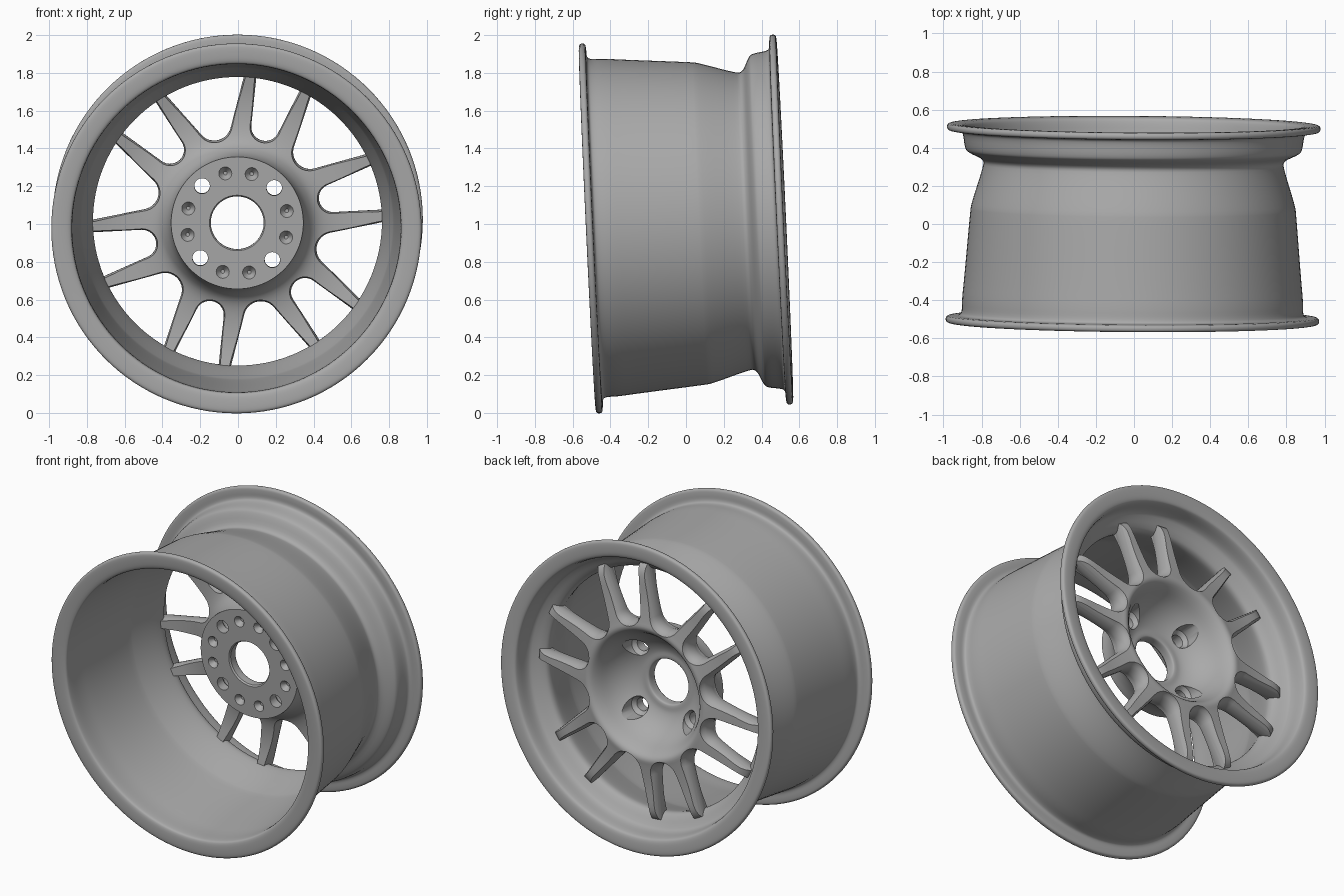
import bpy, bmesh
from math import sin, cos, radians, pi
from mathutils import Matrix, Vector

cube = bpy.data.objects.get("Cube")
if cube:
    bpy.data.objects.remove(cube, do_unlink=True)

metal = bpy.data.materials.new("satin grey metal")
metal.use_nodes = True
grey = (0.4, 0.4, 0.4, 1)
metal.diffuse_color = grey
metal.node_tree.nodes["Principled BSDF"].inputs["Base Color"].default_value = grey

# Wheel axis runs along local y; the whole wheel leans back slightly
lean = (Matrix.Translation((-0.005, 0, 1)) @ Matrix.Rotation(radians(-0.4), 4, "Z")
        @ Matrix.Rotation(radians(2.66), 4, "X"))


def soften(points, rounds=2):
    """Corner-cut a closed profile; doubled points stay sharp."""
    for _ in range(rounds):
        cut = []
        for i, p in enumerate(points):
            a, b = Vector(p), Vector(points[(i + 1) % len(points)])
            cut += [a.lerp(b, 0.25), a.lerp(b, 0.75)]
        points = cut
    clean = []
    for p in points:
        if not clean or (p - clean[-1]).length > 0.0008:
            clean.append(p)
    return clean


def lathe(bm, profile, steps, x=0, z=0):
    """Revolve a closed (radius, depth) profile about an axis parallel to y."""
    rings = []
    for i in range(steps):
        t = 2 * pi * i / steps
        rings.append([bm.verts.new((x + r * cos(t), y, z + r * sin(t)))
                      for r, y in profile])
    bridge(bm, rings, True)


def bridge(bm, rings, closed):
    n = len(rings[0])
    for i in range(len(rings) if closed else len(rings) - 1):
        a, b = rings[i], rings[(i + 1) % len(rings)]
        for j in range(n):
            k = (j + 1) % n
            bm.faces.new((a[j], a[k], b[k], b[j]))


def finish(name, bm):
    bmesh.ops.remove_doubles(bm, verts=bm.verts, dist=0.00002)
    bmesh.ops.dissolve_degenerate(bm, edges=bm.edges, dist=0.00001)
    bmesh.ops.recalc_face_normals(bm, faces=bm.faces)
    mesh = bpy.data.meshes.new(name)
    bm.to_mesh(mesh)
    bm.free()
    mesh.materials.append(metal)
    ob = bpy.data.objects.new(name, mesh)
    bpy.context.collection.objects.link(ob)
    ob.matrix_world = lean
    return ob


def subtract(target, cutter):
    cutter.hide_render = True
    mod = target.modifiers.new("cut", "BOOLEAN")
    mod.operation, mod.solver, mod.object = "DIFFERENCE", "EXACT", cutter
    bpy.context.view_layer.objects.active = target
    bpy.ops.object.modifier_apply(modifier=mod.name)
    bpy.data.objects.remove(cutter, do_unlink=True)


def smooth(ob):
    bpy.ops.object.select_all(action="DESELECT")
    ob.select_set(True)
    bpy.context.view_layer.objects.active = ob
    bpy.ops.object.shade_smooth_by_angle(angle=radians(32))


# Rim barrel: outer wall front to back, then inner wall back to front
barrel_profile = [
    (.88, -.52), (.95, -.525), (.98, -.52), (.98, -.49), (.95, -.485), (.91, -.485),
    (.895, -.47), (.895, -.4), (.885, -.3), (.855, .06), (.85, .1), (.79, .29),
    (.785, .335), (.865, .37), (.885, .39), (.895, .47), (.91, .485), (.95, .485),
    (.98, .49), (.98, .52), (.95, .525), (.885, .52), (.87, .5), (.86, .41),
    (.83, .385), (.79, .36), (.765, .335), (.765, .29), (.82, .1), (.83, .06),
    (.86, -.3), (.87, -.4), (.87, -.5)]
bm = bmesh.new()
lathe(bm, soften(barrel_profile), 128)
smooth(finish("rim_barrel", bm))

# Hub and spoke dish: front pad, flared neck, spoke back, tips, ridge, bowl
pad, bore, lip = (.35, .12), (.14, .13), (.147, .12)
dish_profile = [
    lip, lip, pad, pad, (.355, .18), (.375, .24), (.42, .295), (.52, .32), (.65, .32),
    (.775, .295), (.775, .295), (.775, .33), (.81, .365), (.79, .39), (.74, .41),
    (.6, .41), (.46, .425), (.41, .435), (.375, .4), (.33, .3), (.27, .23),
    (.2, .19), (.15, .19), (.14, .18), bore, bore]
bm = bmesh.new()
lathe(bm, soften(dish_profile), 128)
dish = finish("hub_and_spokes", bm)


# Slots between spokes, flared towards both faces to round the spoke edges
def slot(bm, angle, centre, radius, slope):
    d = Vector((cos(angle), 0, sin(angle)))
    side = Vector((-sin(angle), 0, cos(angle)))
    flare = [(.2, .015), (.315, .007), (.33, .002), (.345, 0), (.365, 0),
             (.385, .004), (.4, .01), (.412, .017), (.43, .024), (.5, .026)]
    rings = []
    for depth, grow in flare:
        r, end, steps = radius + grow, .84, 14
        uv = []
        for i in range(steps + 1):
            t = pi / 2 + slope + (pi - 2 * slope) * i / steps
            uv.append((centre + r * cos(t), r * sin(t)))
        u, v = uv[0]
        v += (end - u) * sin(slope) / cos(slope)
        uv = [(end, v)] + uv + [(end, -v)]
        rings.append([bm.verts.new(d * a + side * b + Vector((0, depth, 0)))
                      for a, b in uv])
    bridge(bm, rings, False)
    bm.faces.new(rings[0])
    bm.faces.new(rings[-1])


bm = bmesh.new()
for k in range(6):
    base = radians(13.5 + 60 * k)
    slot(bm, base, .52, .075, radians(10.5))
    slot(bm, base + radians(30), .53, .09, radians(28))
subtract(dish, finish("slot_cutter", bm))

# Bolt circle: four through holes with seats, eight conical dimples
bolt = [(0, .05), (.041, .05), (.041, .18), (.062, .205), (.066, .5), (0, .5)]
dimple = [(0, .1), (.045, .1), (.034, .121), (.01, .15), (0, .15)]
bm = bmesh.new()
for k in range(12):
    t = radians(13.5 + 30 * k)
    shape = bolt if k % 3 == 1 else dimple
    lathe(bm, shape, 32, .27 * cos(t), .27 * sin(t))
subtract(dish, finish("bolt_cutter", bm))
smooth(dish)
